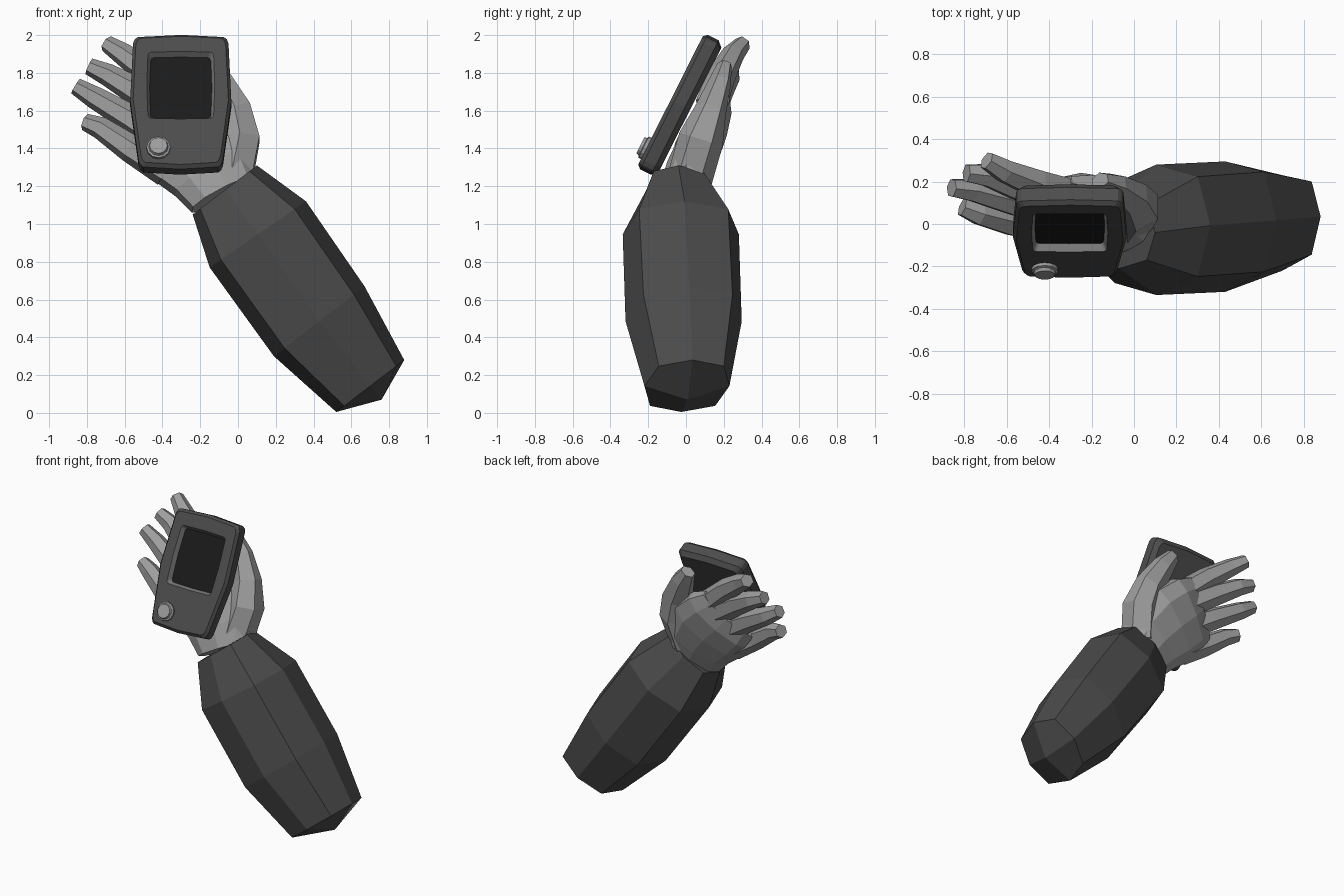
import bpy, bmesh, math
from mathutils import Vector

if "Cube" in bpy.data.objects:
    bpy.data.objects.remove(bpy.data.objects["Cube"], do_unlink=True)


def material(name, value):
    m = bpy.data.materials.new(name)
    m.use_nodes = True
    color = (value, value, value, 1)
    m.diffuse_color = color
    m.node_tree.nodes["Principled BSDF"].inputs["Base Color"].default_value = color
    return m


SLEEVE = material("sleeve charcoal", 0.07)
CASE = material("case charcoal", 0.073)
SCREEN = material("screen black", 0.011)
SKIN = material("glove grey", 0.34)
FRAME = material("frame grey", 0.22)


def loft(name, loops, mats, slots=None, cap_slot=0, grid_end=None):
    """Skin matching loops of points, closing both ends."""
    bm = bmesh.new()
    rings = [[bm.verts.new(p) for p in loop] for loop in loops]
    n = len(rings[0])
    bm.faces.new(rings[0])
    for k, (a, b) in enumerate(zip(rings, rings[1:])):
        for i in range(n):
            j = (i + 1) % n
            f = bm.faces.new((a[i], a[j], b[j], b[i]))
            f.material_index = slots[k] if slots else 0
    end = rings[-1]
    if grid_end:
        # four quads meeting in a raised centre
        tip = bm.verts.new(grid_end)
        for i in range(0, n, 2):
            bm.faces.new((tip, end[i], end[i + 1], end[(i + 2) % n]))
    else:
        bm.faces.new(end).material_index = cap_slot
    bmesh.ops.recalc_face_normals(bm, faces=bm.faces)
    me = bpy.data.meshes.new(name)
    bm.to_mesh(me)
    bm.free()
    for m in mats:
        me.materials.append(m)
    ob = bpy.data.objects.new(name, me)
    bpy.context.collection.objects.link(ob)
    return ob


def power(v, e):
    return math.copysign(abs(v) ** e, v)


def oval(center, u, v, n, p=2.0, turn=0.0):
    """Rounded loop; a higher p makes it squarer."""
    c = Vector(center)
    angles = [math.tau * i / n + turn for i in range(n)]
    return [c + Vector(u) * power(math.cos(a), 2 / p) + Vector(v) * power(math.sin(a), 2 / p)
            for a in angles]


# Sleeve: octagonal rings given by two silhouette ends, depth range and twist
sleeve_rings = [
    ((-0.24, 1.05), (0.10, 1.31), -0.21, 0.13, 0.0),
    ((-0.15, 0.77), (0.36, 1.12), -0.335, 0.28, 0.02),
    ((0.19, 0.30), (0.67, 0.67), -0.32, 0.295, 0.03),
    ((0.52, 0.005), (0.88, 0.28), -0.22, 0.23, 0.03),
]
loops = []
for a, b, y0, y1, twist in sleeve_rings:
    lo, hi = Vector((a[0], y0, a[1])), Vector((b[0], y1, b[1]))
    half = (hi - lo) / 2
    loops.append(oval((lo + hi) / 2, (half.x, twist, half.z), (0, half.y, 0), 8, 2.6))
loft("sleeve", loops, [SLEEVE], grid_end=(0.76, 0.01, 0.07))

# Hand: palm and digits as faceted tubes
BACK = Vector((0, 0.88, -0.48))


def limb(name, stations, sides, p=2.0):
    """Tube through (centre, half width, half thickness) stations."""
    pts = [Vector(s[0]) for s in stations]
    rings = []
    for i, (c, w, t) in enumerate(stations):
        along = (pts[min(i + 1, len(pts) - 1)] - pts[max(i - 1, 0)]).normalized()
        side = BACK.cross(along).normalized()
        up = along.cross(side)
        rings.append(oval(c, side * w, up * t, sides, p, math.pi / sides))
    return loft(name, rings, [SKIN])


limb("palm", [
    ((-0.07, -0.02, 1.16), 0.205, 0.125),
    ((-0.14, 0.02, 1.28), 0.24, 0.13),
    ((-0.25, 0.07, 1.41), 0.28, 0.12),
    ((-0.36, 0.11, 1.51), 0.27, 0.095),
    ((-0.44, 0.13, 1.58), 0.23, 0.05),
], 10, 2.3)

limb("thumb", [
    ((-0.03, 0.02, 1.24), 0.12, 0.12),
    ((0.01, 0.08, 1.45), 0.12, 0.12),
    ((-0.025, 0.13, 1.6), 0.105, 0.085),
    ((-0.10, 0.18, 1.75), 0.08, 0.06),
    ((-0.16, 0.205, 1.84), 0.05, 0.04),
], 6)

fingers = {
    "index_finger": [(-0.27, 0.13, 1.62), (-0.46, 0.19, 1.79), (-0.61, 0.25, 1.90), (-0.695, 0.30, 1.955)],
    "middle_finger": [(-0.34, 0.12, 1.57), (-0.55, 0.18, 1.71), (-0.69, 0.23, 1.79), (-0.79, 0.24, 1.835)],
    "ring_finger": [(-0.41, 0.07, 1.46), (-0.57, 0.11, 1.56), (-0.76, 0.16, 1.67), (-0.86, 0.17, 1.73)],
    "little_finger": [(-0.38, 0.0, 1.28), (-0.57, 0.01, 1.40), (-0.73, 0.05, 1.51), (-0.81, 0.08, 1.54)],
}
for name, path in fingers.items():
    limb(name, [(c, r, r) for c, r in zip(path, (0.085, 0.075, 0.06, 0.045))], 6)

# Handheld device, built in its own tilted frame
CENTER = Vector((-0.303, -0.033, 1.63))
UP = Vector((0, 0.45, 0.893))
OUT = Vector((0, -0.893, 0.45))
RIGHT = Vector((1, 0, 0))


def device_loop(hw, hh, depth, mid=0.0, taper=0.0, bow=0.06, p=18):
    """Rounded rectangle with bowed sides, narrowing toward the bottom."""
    pts = []
    for q in oval((0, 0, 0), (hw, 0, 0), (0, hh, 0), 16, p):
        s, t = q.x / hw, q.y / hh
        x = q.x * (1 - taper * max(0, -t)) * (1 - bow * t * t)
        y = q.y * (1 - bow / 2 * s * s)
        pts.append(CENTER + RIGHT * x + UP * (y + mid) + OUT * depth)
    return pts


loft("handheld_device", [
    device_loop(0.24, 0.37, -0.06, taper=0.13),
    device_loop(0.268, 0.398, -0.03, taper=0.13),
    device_loop(0.268, 0.398, 0.035, taper=0.13),
    device_loop(0.252, 0.38, 0.055, taper=0.13),
    device_loop(0.18, 0.2, 0.055, 0.09, bow=0.03),
    device_loop(0.165, 0.184, 0.02, 0.09, bow=0.03),
], [CASE, FRAME, SCREEN], [0, 0, 0, 0, 1], cap_slot=2)

# Round button with a chamfered rim
button = CENTER + RIGHT * -0.118 + UP * -0.285
loft("button", [oval(button + OUT * d, RIGHT * r, UP * r, 12)
                for d, r in ((0.04, 0.063), (0.07, 0.063), (0.075, 0.052), (0.09, 0.047))],
     [SKIN])
